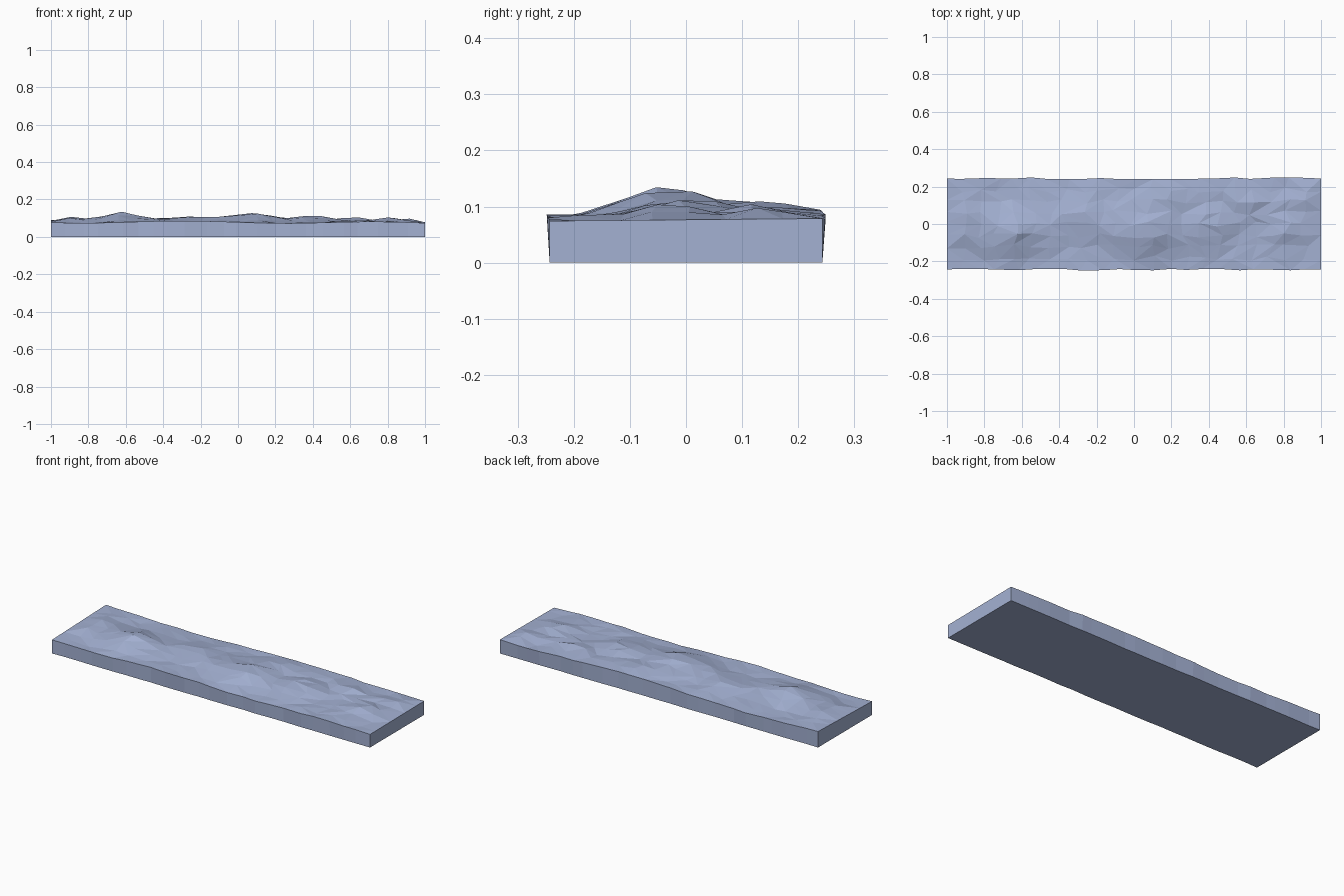
import bpy, bmesh, math, random

if "Cube" in bpy.data.objects:
    bpy.data.objects.remove(bpy.data.objects["Cube"])

random.seed(4)
NX, NY = 22, 8

stone = bpy.data.materials.new("pale blue stone")
stone.diffuse_color = (0.37, 0.44, 0.65, 1)
stone.use_nodes = True
stone.node_tree.nodes["Principled BSDF"].inputs["Base Color"].default_value = stone.diffuse_color

# Mounds: x, y, height, x radius, y radius
MOUNDS = [(-0.63, -0.04, 0.054, 0.15, 0.11), (-0.9, 0.02, 0.022, 0.08, 0.12),
          (-0.3, 0.06, 0.028, 0.12, 0.10), (-0.12, -0.02, 0.020, 0.09, 0.09),
          (0.09, -0.03, 0.050, 0.13, 0.11), (0.40, -0.02, 0.042, 0.09, 0.09),
          (0.82, -0.04, 0.028, 0.09, 0.07), (0.9, 0.13, 0.020, 0.07, 0.05),
          (0.62, 0.12, 0.020, 0.10, 0.08), (0.2, 0.15, 0.015, 0.15, 0.08)]


def front_edge(x):
    return 0.080 + 0.006 * math.cos((x + 0.3) * 6) - 0.006 * max(0, x)


def back_edge(x):
    return 0.086 + 0.008 * math.cos((x - 0.2) * 4.5)


def height(x, y):
    t = (y + 0.25) / 0.5
    z = front_edge(x) * (1 - t) + back_edge(x) * t
    inside = min(1, (0.25 - abs(y)) / 0.08) * min(1, (1 - abs(x)) / 0.08)
    for mx, my, h, rx, ry in MOUNDS:
        z += inside * h * math.exp(-((x - mx) / rx) ** 2 - ((y - my) / ry) ** 2)
    return z


# Rough top surface: jittered grid
bm = bmesh.new()
rows = []
for j in range(NY + 1):
    row = []
    for i in range(NX + 1):
        x, y = -1 + 2 * i / NX, -0.243 + 0.486 * j / NY
        if 0 < i < NX:
            x += random.uniform(-0.025, 0.025)
        if 0 < j < NY:
            y += random.uniform(-0.014, 0.014)
        elif 0 < i < NX:
            y += random.uniform(-0.004, 0.006) * (1 if j else -1)
        z = height(x, y)
        if 0 < i < NX and 0 < j < NY:
            z += random.uniform(-0.004, 0.004)
        row.append(bm.verts.new((x, y, z)))
    rows.append(row)
for j in range(NY):
    for i in range(NX):
        a, b = rows[j][i], rows[j][i + 1]
        c, d = rows[j + 1][i + 1], rows[j + 1][i]
        tris = ((a, b, c), (a, c, d)) if random.random() < 0.5 else ((a, b, d), (b, c, d))
        for t in tris:
            bm.faces.new(t)

# Straight sides and flat underside
rim = (rows[0] + [r[-1] for r in rows[1:]] + rows[-1][-2::-1]
       + [r[0] for r in rows[-2:0:-1]])
foot = [bm.verts.new((v.co.x, max(-0.243, min(0.243, v.co.y)), 0)) for v in rim]
for k in range(len(rim)):
    n = (k + 1) % len(rim)
    bm.faces.new((rim[k], foot[k], foot[n], rim[n]))
bm.faces.new(foot[::-1])
bmesh.ops.recalc_face_normals(bm, faces=bm.faces[:])

mesh = bpy.data.meshes.new("stone_slab")
bm.to_mesh(mesh)
bm.free()
mesh.materials.append(stone)
slab = bpy.data.objects.new("stone_slab", mesh)
bpy.context.collection.objects.link(slab)
